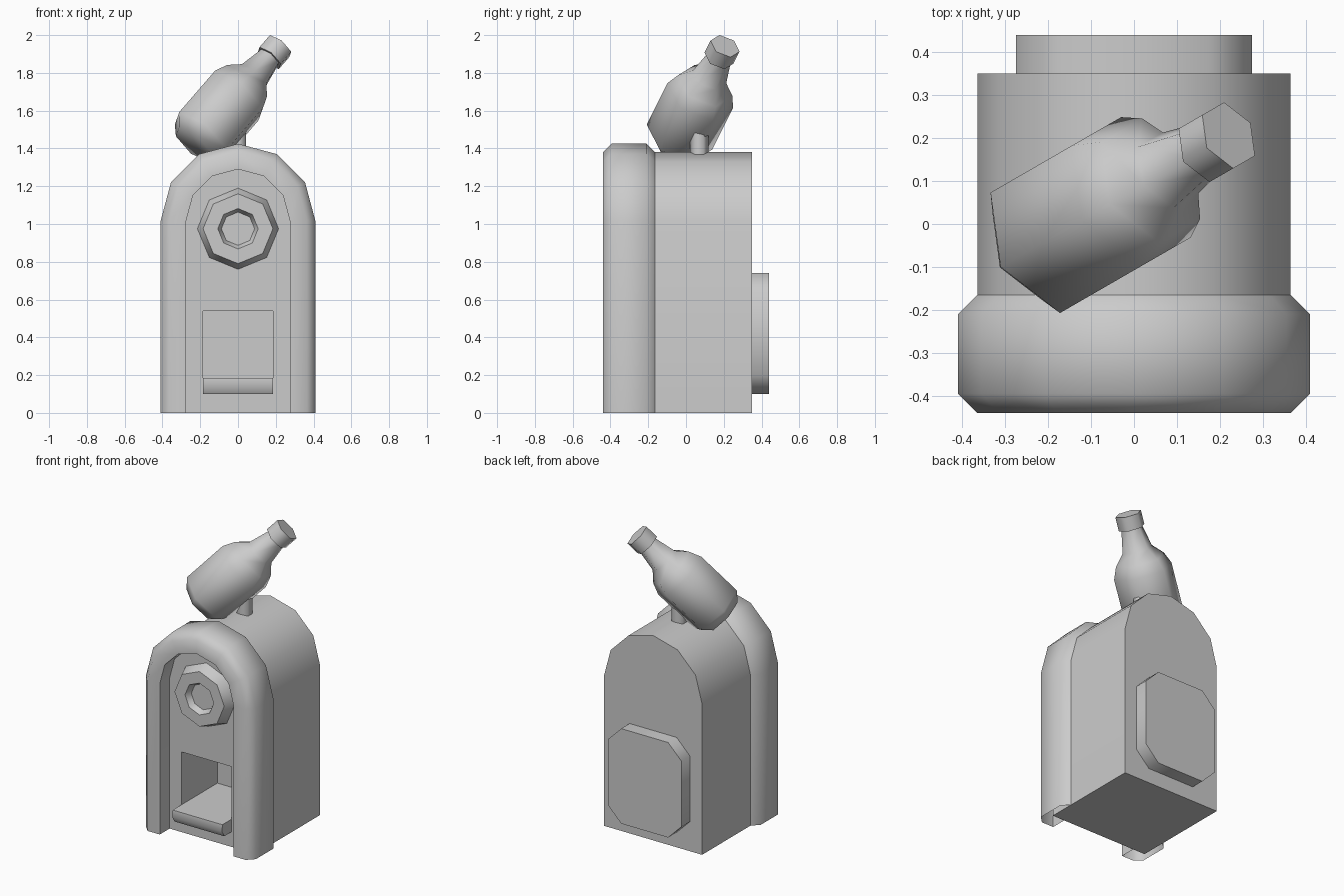
import bpy, bmesh
from math import sin, cos, pi, radians
from mathutils import Vector

if "Cube" in bpy.data.objects:
    bpy.data.objects.remove(bpy.data.objects["Cube"])


def loft(name, rings, caps=(True, True), closed=True, angle=50):
    """Bridge equal-length rings of points into one mesh."""
    bm = bmesh.new()
    vs = [[bm.verts.new(p) for p in ring] for ring in rings]
    n = len(rings[0])
    for a, b in zip(vs, vs[1:]):
        for i in range(n if closed else n - 1):
            j = (i + 1) % n
            bm.faces.new((a[i], a[j], b[j], b[i]))
    if caps[0]:
        bm.faces.new(vs[0][::-1])
    if caps[1]:
        bm.faces.new(vs[-1])
    bmesh.ops.recalc_face_normals(bm, faces=bm.faces)
    me = bpy.data.meshes.new(name)
    bm.to_mesh(me)
    bm.free()
    ob = bpy.data.objects.new(name, me)
    bpy.context.collection.objects.link(ob)
    smooth(ob, angle)
    return ob


def smooth(ob, angle):
    bpy.ops.object.select_all(action='DESELECT')
    ob.select_set(True)
    bpy.context.view_layer.objects.active = ob
    bpy.ops.object.shade_smooth_by_angle(angle=radians(angle))


def arch(r, y):
    """Upright sides with a six-segment half-round top."""
    top = [(r * cos(i * pi / 6), y, 1.015 + r * sin(i * pi / 6)) for i in range(7)]
    return [(r, y, 0)] + top + [(-r, y, 0)]


def lathe(name, profile, sides, origin, axis, up, angle=62):
    """Rings of (radius, distance along axis); first corner points along up."""
    o, d, u = Vector(origin), Vector(axis), Vector(up)
    w = d.cross(u)
    rings = [[o + d * s + (u * cos(2 * pi * i / sides) + w * sin(2 * pi * i / sides)) * r
              for i in range(sides)] for r, s in profile]
    return loft(name, rings, angle=angle)


# Cabinet body with dispensing recess
body = loft("cabinet_body", [arch(0.365, -0.335), arch(0.365, 0.35)])
rect = [(-0.185, 0.185), (0.185, 0.185), (0.185, 0.54), (-0.185, 0.54)]
cutter = loft("recess_cutter", [[(x, y, z) for x, z in rect] for y in (-0.5, 0.045)])
cutter.hide_render = True
mod = body.modifiers.new("recess", 'BOOLEAN')
mod.operation, mod.solver, mod.object = 'DIFFERENCE', 'EXACT', cutter
bpy.context.view_layer.objects.active = body
bpy.ops.object.modifier_apply(modifier=mod.name)
bpy.data.objects.remove(cutter)
smooth(body, 50)

# Thick arched frame, open at the feet
section = [(0.275, -0.335), (0.275, -0.44), (0.365, -0.44),
           (0.41, -0.395), (0.41, -0.21), (0.365, -0.165)]
frame = loft("front_frame", [arch(r, y) for r, y in section], (False, False), False)
if frame.data.polygons[8].normal.y > 0:
    frame.data.flip_normals()
# outward check on the flat front band
if frame.data.polygons[9].normal.y > 0.5:
    frame.data.flip_normals()

# Dispensing tray
tray = [(-0.33, 0.185), (-0.43, 0.185), (-0.435, 0.14), (-0.41, 0.10), (-0.33, 0.10)]
loft("dispensing_tray", [[(x, y, z) for y, z in tray] for x in (-0.185, 0.185)])

# Octagonal dial with sunken centre
lathe("front_dial", [(0.215, 0), (0.185, 0.075), (0.107, 0.075), (0.088, 0.035)],
      8, (0, -0.336, 0.975), (0, -1, 0), (0, 0, 1), angle=46)

# Rear service panel with clipped corners
corner = [(0.275, 0.22), (0.175, 0.32)]
outline = (corner + [(-x, z) for x, z in corner[::-1]]
           + [(-x, -z) for x, z in corner] + [(x, -z) for x, z in corner[::-1]])
loft("rear_panel", [[(x, y, 0.42 + z) for x, z in outline] for y in (0.34, 0.44)])

# Tilted six-sided bottle, cap and support post
e, a = radians(45), radians(30)
axis = (cos(e) * cos(a), cos(e) * sin(a), sin(e))
up = (-sin(e) * cos(a), -sin(e) * sin(a), cos(e))
base = (-0.196, -0.034, 1.461)
lathe("bottle", [(0.13, -0.06), (0.187, 0), (0.187, 0.31), (0.156, 0.383),
                 (0.095, 0.45), (0.065, 0.60)], 6, base, axis, up)
lathe("bottle_cap", [(0.083, 0.59), (0.083, 0.68)], 6, base, axis, up)
lathe("bottle_post", [(0.048, 1.33), (0.048, 1.49)], 6, (0, 0.07, 0), (0, 0, 1), (0, 1, 0))
